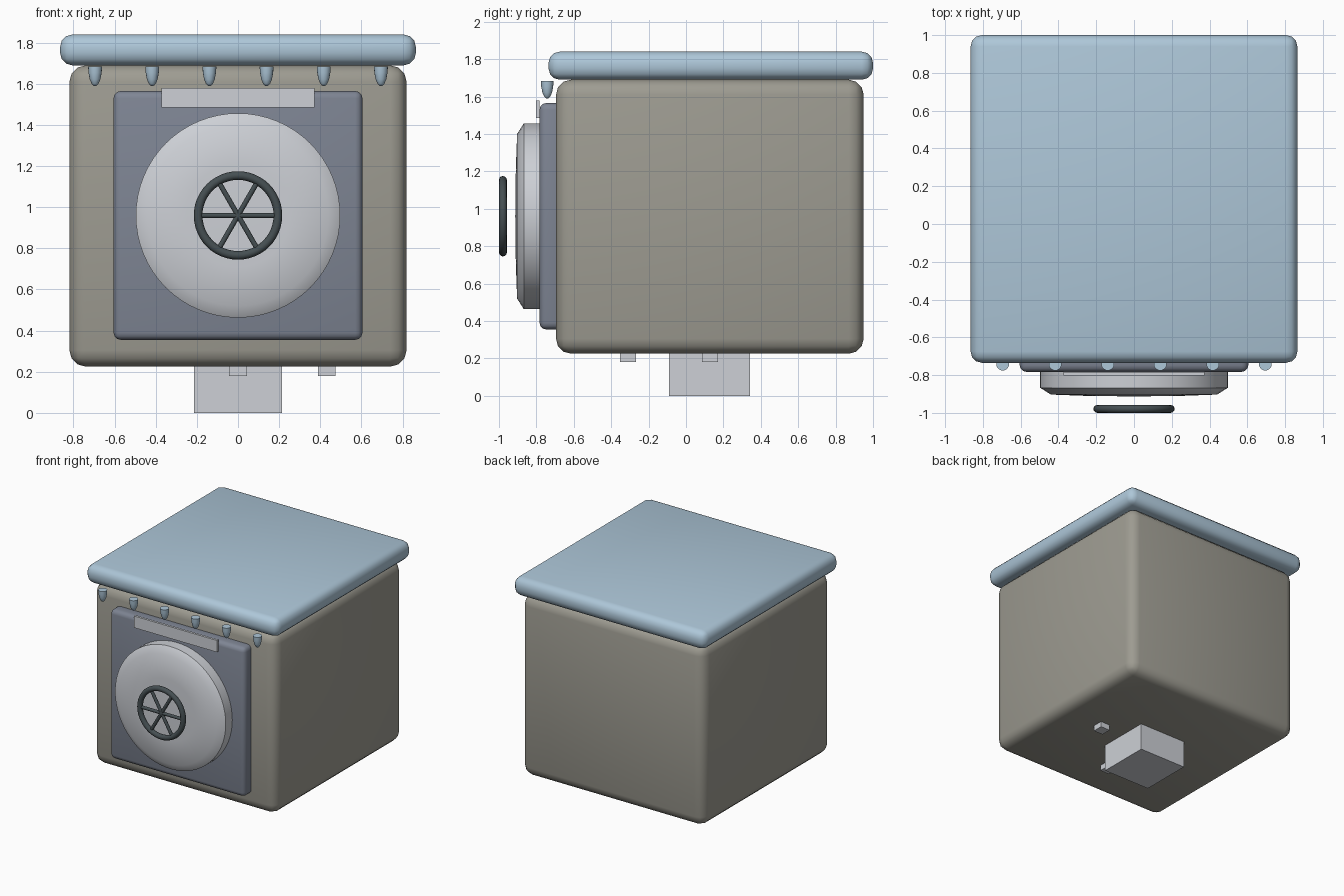
import bpy, bmesh, math
from mathutils import Matrix, Vector

cube = bpy.data.objects.get("Cube")
if cube:
    bpy.data.objects.remove(cube, do_unlink=True)


def material(name, color):
    m = bpy.data.materials.new(name)
    m.use_nodes = True
    rgba = (*color, 1)
    m.diffuse_color = rgba
    m.node_tree.nodes["Principled BSDF"].inputs["Base Color"].default_value = rgba
    return m


stone = material("warm grey", (0.34, 0.33, 0.285))
ice = material("pale blue", (0.42, 0.57, 0.69))
slate = material("slate grey", (0.21, 0.235, 0.295))
silver = material("light silver", (0.61, 0.63, 0.67))
iron = material("dark iron", (0.06, 0.078, 0.085))


def finish(name, bm, mat, smooth=True, angle=40):
    bmesh.ops.recalc_face_normals(bm, faces=bm.faces)
    mesh = bpy.data.meshes.new(name)
    bm.to_mesh(mesh)
    bm.free()
    mesh.materials.append(mat)
    obj = bpy.data.objects.new(name, mesh)
    bpy.context.collection.objects.link(obj)
    if smooth:
        bpy.ops.object.select_all(action='DESELECT')
        obj.select_set(True)
        bpy.context.view_layer.objects.active = obj
        bpy.ops.object.shade_smooth_by_angle(angle=math.radians(angle))
    return obj


def box(name, x, y, z, mat, bevel=0):
    """Box from (min, max) ranges, optionally with rounded edges."""
    bm = bmesh.new()
    bmesh.ops.create_cube(bm, size=1)
    lo, hi = Vector((x[0], y[0], z[0])), Vector((x[1], y[1], z[1]))
    bmesh.ops.scale(bm, vec=hi - lo, verts=bm.verts)
    bmesh.ops.translate(bm, vec=(lo + hi) / 2, verts=bm.verts)
    if bevel:
        bmesh.ops.bevel(bm, geom=bm.edges[:], offset=bevel, segments=3,
                        profile=0.5, affect='EDGES')
    return finish(name, bm, mat, bool(bevel))


def lathe(name, profile, steps, mat, matrix, closed=False):
    """Spin a (radius, height) profile round z, then place it."""
    bm = bmesh.new()
    verts = [bm.verts.new((r, 0, h)) for r, h in profile]
    edges = [bm.edges.new(pair) for pair in zip(verts, verts[1:])]
    if closed:
        edges.append(bm.edges.new((verts[-1], verts[0])))
    bmesh.ops.spin(bm, geom=verts + edges, axis=(0, 0, 1), cent=(0, 0, 0),
                   angle=math.tau, steps=steps, use_duplicate=False)
    bmesh.ops.remove_doubles(bm, verts=bm.verts, dist=0.0001)
    bm.transform(matrix)
    return finish(name, bm, mat)


# Main block and overhanging lid
box("body", (-0.82, 0.82), (-0.695, 0.95), (0.225, 1.69), stone, 0.08)
box("lid", (-0.865, 0.865), (-0.735, 1.0), (1.69, 1.84), ice, 0.06)

# Front panel with name plate
box("door_panel", (-0.605, 0.605), (-0.783, -0.65), (0.355, 1.565), slate, 0.035)
box("plate", (-0.372, 0.372), (-0.802, -0.783), (1.485, 1.58), silver)

# Round door, slightly domed, facing the front
CENTRE_Z = 0.96
front = Matrix.Translation((0, 0, CENTRE_Z)) @ Matrix.Rotation(math.pi / 2, 4, 'X')
lathe("round_door", [(0, 0.77), (0.497, 0.77), (0.497, 0.867), (0.44, 0.903),
                     (0.25, 0.91), (0, 0.913)], 64, silver, front)

# Hand wheel: ring and three crossing bars
WHEEL_Y, RING, TUBE = 0.979, 0.194, 0.021
ring = [(RING + TUBE * math.cos(a), WHEEL_Y + TUBE * math.sin(a))
        for a in (math.tau * i / 12 for i in range(12))]
lathe("wheel_rim", ring, 48, iron, front, closed=True)
for i in range(3):
    bm = bmesh.new()
    bmesh.ops.create_cone(bm, cap_ends=True, segments=10, radius1=0.013,
                          radius2=0.013, depth=2 * RING)
    bm.transform(Matrix.Translation((0, -WHEEL_Y, CENTRE_Z))
                 @ Matrix.Rotation(math.pi / 2 + i * math.pi / 3, 4, 'Y'))
    finish(f"wheel_spoke_{i + 1}", bm, iron)

# Row of drips below the lid
drip = [(0, 0), (0.034, 0), (0.032, -0.03), (0.026, -0.062),
        (0.017, -0.083), (0.008, -0.093), (0, -0.095)]
for i in range(6):
    lathe(f"drip_{i + 1}", drip, 16, ice,
          Matrix.Translation((-0.695 + 0.278 * i, -0.742, 1.684)))

# Foot block and two small pegs underneath
box("foot_block", (-0.215, 0.215), (-0.09, 0.343), (0, 0.24), silver)
for name, x, y in (("front_peg", 0, -0.31), ("side_peg", 0.432, 0.128)):
    box(name, (x - 0.043, x + 0.043), (y - 0.043, y + 0.043), (0.18, 0.24), silver)
